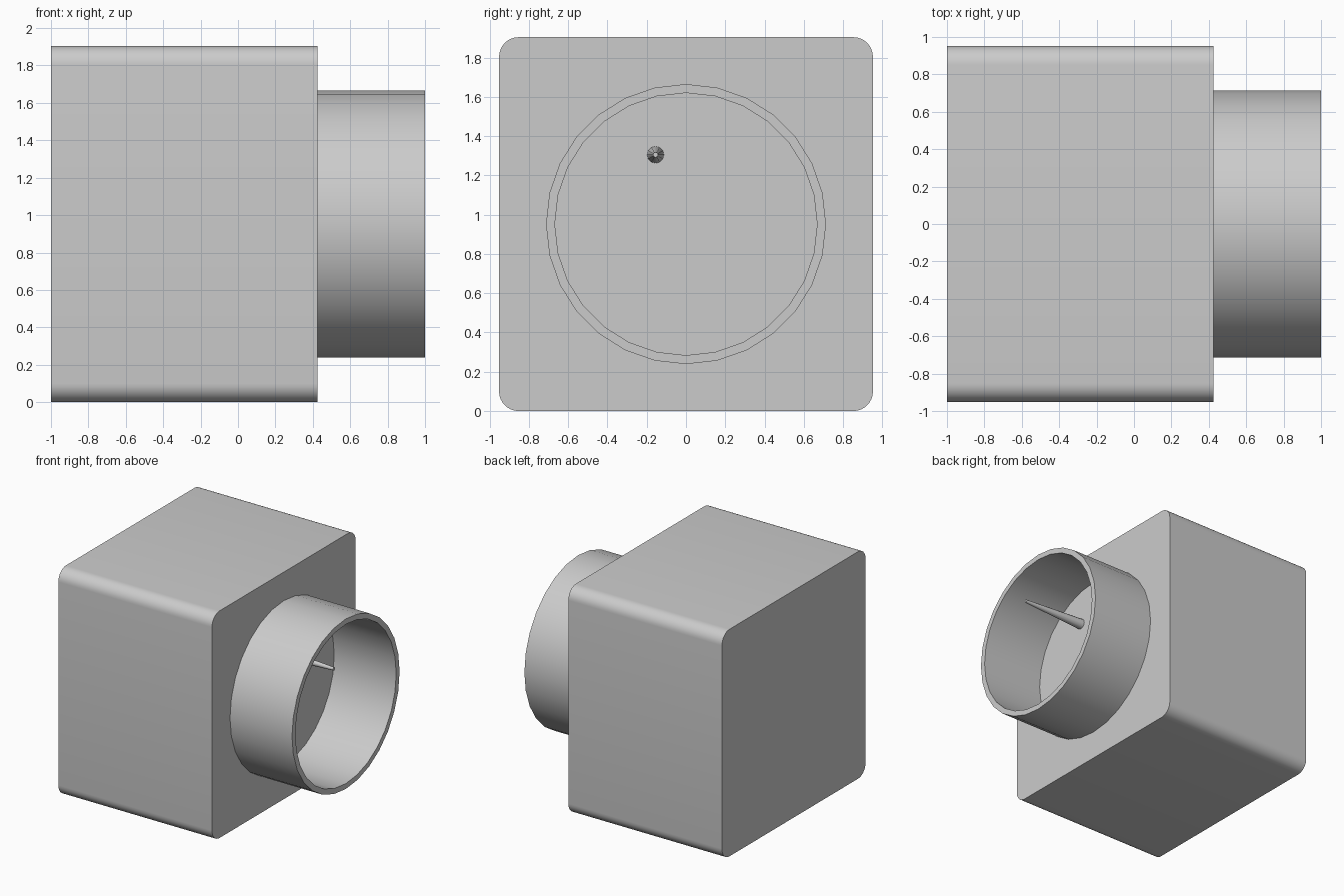
import bpy, bmesh
from math import cos, sin, tau, radians

cube = bpy.data.objects.get("Cube")
if cube:
    bpy.data.objects.remove(cube, do_unlink=True)

BACK, FACE, TIP = -1.0, 0.425, 1.0   # stations along x
HALF = 0.952                         # half the housing's width and height

grey = bpy.data.materials.new("plain_grey")
grey.use_nodes = True
grey.diffuse_color = (0.6, 0.6, 0.6, 1)
grey.node_tree.nodes["Principled BSDF"].inputs["Base Color"].default_value = grey.diffuse_color


def finish(name, bm):
    """Turn a bmesh into a smooth-shaded object with sharp edges kept."""
    bmesh.ops.recalc_face_normals(bm, faces=bm.faces)
    mesh = bpy.data.meshes.new(name)
    bm.to_mesh(mesh)
    bm.free()
    mesh.materials.append(grey)
    obj = bpy.data.objects.new(name, mesh)
    bpy.context.collection.objects.link(obj)
    bpy.ops.object.select_all(action="DESELECT")
    obj.select_set(True)
    bpy.context.view_layer.objects.active = obj
    bpy.ops.object.shade_smooth_by_angle(angle=radians(35))
    return obj


def lathe_x(name, profile, sides, y, z, closed=False):
    """Spin (x, radius) points around an axis parallel to x."""
    bm = bmesh.new()
    rings = [[bm.verts.new((x, y + r * cos(tau * i / sides), z + r * sin(tau * i / sides)))
              for i in range(sides)] for x, r in profile]
    pairs = list(zip(rings, rings[1:]))
    if closed:
        pairs.append((rings[-1], rings[0]))
    else:
        bm.faces.new(rings[0])
        bm.faces.new(rings[-1])
    for a, b in pairs:
        for i in range(sides):
            j = (i + 1) % sides
            bm.faces.new((a[i], a[j], b[j], b[i]))
    return finish(name, bm)


# Housing: box with its four lengthwise edges rounded
bm = bmesh.new()
bmesh.ops.create_cube(bm, size=1)
for v in bm.verts:
    v.co = (FACE if v.co.x > 0 else BACK, v.co.y * 2 * HALF, (v.co.z + 0.5) * 2 * HALF)
long_edges = [e for e in bm.edges if abs(e.verts[0].co.x - e.verts[1].co.x) > 1]
bmesh.ops.bevel(bm, geom=long_edges, offset=0.1, segments=8, profile=0.5, affect="EDGES")
finish("housing", bm)

# Open collar on the right face
lathe_x("collar", [(FACE, 0.713), (TIP, 0.713), (TIP, 0.668), (FACE, 0.668)],
        28, 0, HALF, closed=True)

# Tapered pin standing inside the collar
lathe_x("pin", [(FACE, 0.043), (TIP, 0.013)], 12, -0.155, 1.305)
